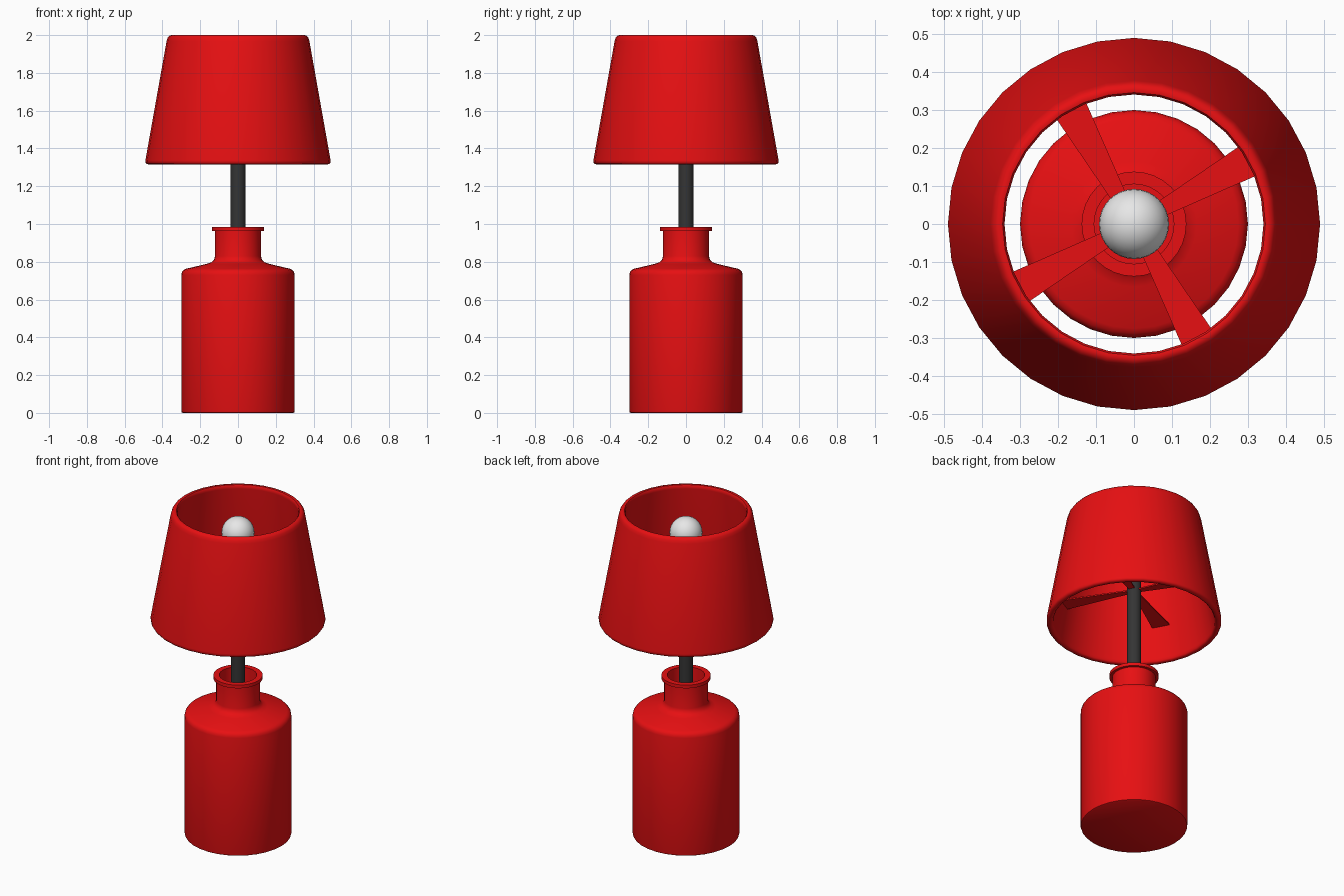
import bpy, bmesh, math
from mathutils import Vector, Matrix

cube = bpy.data.objects.get("Cube")
if cube:
    bpy.data.objects.remove(cube, do_unlink=True)


def material(name, rgb):
    mat = bpy.data.materials.new(name)
    mat.use_nodes = True
    mat.diffuse_color = (*rgb, 1)
    mat.node_tree.nodes["Principled BSDF"].inputs["Base Color"].default_value = (*rgb, 1)
    return mat


red = material("red", (0.8, 0.005, 0.006))
black = material("dark grey", (0.035, 0.035, 0.035))
white = material("bulb white", (0.8, 0.8, 0.8))


def finish(bm, name, mat, smooth=True):
    bmesh.ops.recalc_face_normals(bm, faces=bm.faces)
    mesh = bpy.data.meshes.new(name)
    bm.to_mesh(mesh)
    bm.free()
    obj = bpy.data.objects.new(name, mesh)
    bpy.context.collection.objects.link(obj)
    mesh.materials.append(mat)
    bpy.ops.object.select_all(action='DESELECT')
    obj.select_set(True)
    bpy.context.view_layer.objects.active = obj
    if smooth:
        bpy.ops.object.shade_smooth_by_angle(angle=math.radians(40))
    return obj


def lathe(name, profile, mat, closed=False, sides=32):
    """Spin a (radius, height) profile around the z axis."""
    bm = bmesh.new()
    verts = [bm.verts.new((r, 0, z)) for r, z in profile]
    pairs = list(zip(verts, verts[1:]))
    if closed:
        pairs.append((verts[-1], verts[0]))
    edges = [bm.edges.new(p) for p in pairs]
    bmesh.ops.spin(bm, geom=verts + edges, cent=(0, 0, 0), axis=(0, 0, 1),
                   angle=math.tau, steps=sides)
    bmesh.ops.remove_doubles(bm, verts=bm.verts, dist=0.0005)
    return finish(bm, name, mat)


# Bottle-shaped base with an open, lipped neck
lathe("bottle_base", [
    (0, 0), (0.293, 0), (0.298, 0.003), (0.3, 0.01),
    (0.3, 0.73), (0.297, 0.745), (0.288, 0.756), (0.275, 0.763),
    (0.165, 0.789), (0.142, 0.797), (0.127, 0.81), (0.122, 0.83),
    (0.122, 0.963), (0.138, 0.963), (0.138, 0.983), (0.105, 0.983),
    (0.105, 0.8), (0.28, 0.74), (0.28, 0.02), (0, 0.02)], red)

# Pole rising from inside the bottle to the bulb
lathe("pole", [(0, 0.02), (0.04, 0.02), (0.04, 1.8), (0, 1.8)], black)

# Hollow tapered shade with rounded rims
lathe("lamp_shade", [
    (0.472, 1.315), (0.484, 1.318), (0.49, 1.326), (0.49, 1.338),
    (0.378, 1.968), (0.373, 1.985), (0.365, 1.996), (0.354, 2.0),
    (0.346, 1.998), (0.341, 1.99), (0.341, 1.975),
    (0.453, 1.338), (0.455, 1.324), (0.461, 1.317)], red, closed=True)

# Four flat flared spokes holding the shade
bm = bmesh.new()
for i in range(4):
    turn = Matrix.Rotation(math.radians(29 + 90 * i), 3, 'Z')
    outline = [(0.03, -0.016), (0.432, -0.053), (0.432, 0.053), (0.03, 0.016)]
    face = bm.faces.new([bm.verts.new(turn @ Vector((x, y, 1.52))) for x, y in outline])
    ext = bmesh.ops.extrude_face_region(bm, geom=[face], use_keep_orig=True)
    top = [v for v in ext["geom"] if isinstance(v, bmesh.types.BMVert)]
    bmesh.ops.translate(bm, verts=top, vec=(0, 0, 0.008))
finish(bm, "shade_spokes", red, smooth=False)

# Round bulb on top of the pole
bm = bmesh.new()
bmesh.ops.create_uvsphere(bm, u_segments=32, v_segments=16, radius=0.092,
                          matrix=Matrix.Translation((0, 0, 1.865)))
finish(bm, "bulb", white)
